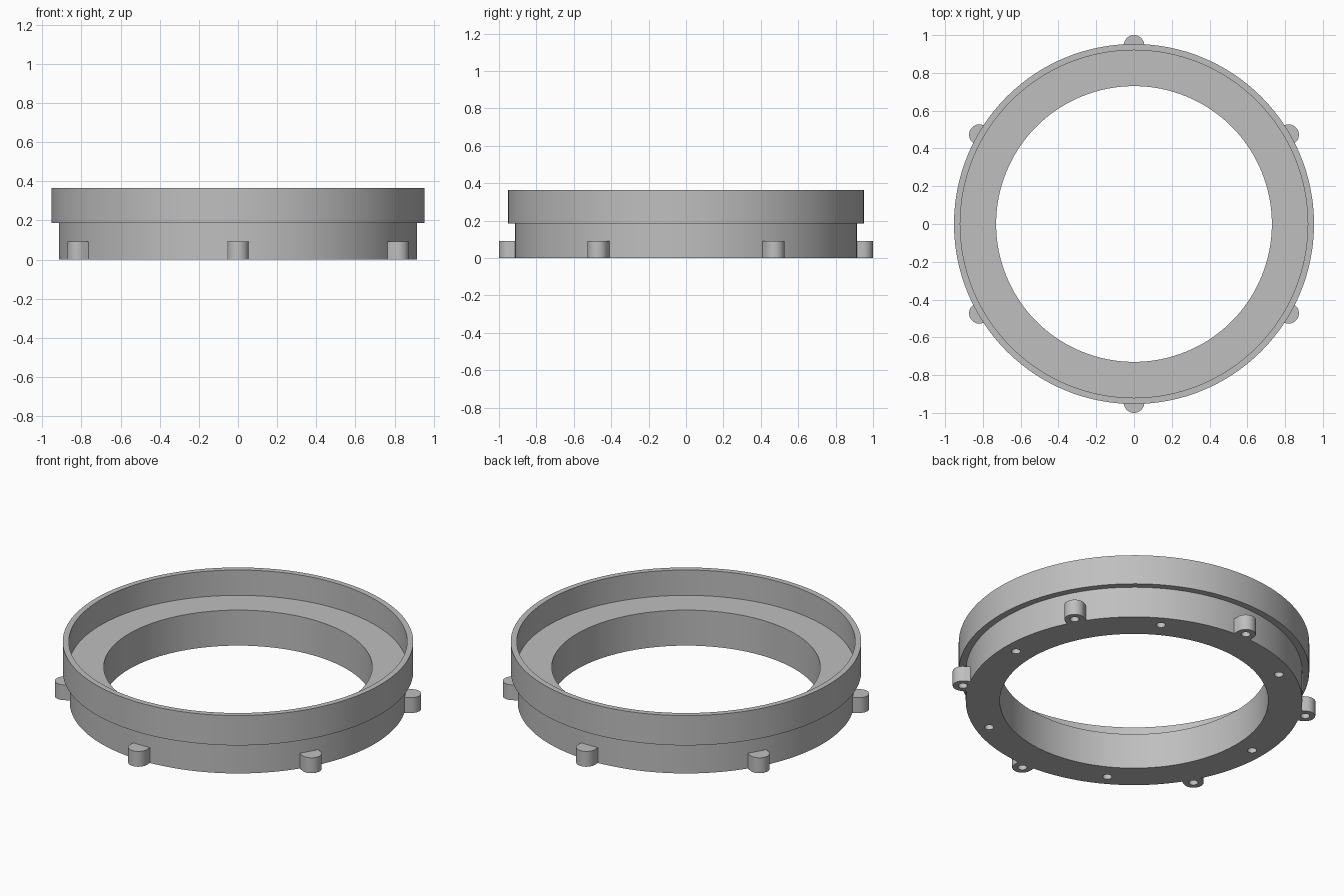
import bpy, bmesh, math
from mathutils import Matrix, Vector

cube = bpy.data.objects.get("Cube")
if cube:
    bpy.data.objects.remove(cube, do_unlink=True)

# Single plain grey material
GREY = (0.52, 0.52, 0.52, 1)
mat = bpy.data.materials.new("plain grey")
mat.use_nodes = True
mat.diffuse_color = GREY
mat.node_tree.nodes["Principled BSDF"].inputs["Base Color"].default_value = GREY

SEGMENTS = 128
LUG_RADIUS, LUG_CENTRE, LUG_HEIGHT = 0.055, 0.945, 0.092
HOLE_RADIUS, HOLE_CIRCLE = 0.025, 0.838


def make_object(name, bm):
    bmesh.ops.recalc_face_normals(bm, faces=bm.faces)
    mesh = bpy.data.meshes.new(name)
    bm.to_mesh(mesh)
    bm.free()
    mesh.materials.append(mat)
    obj = bpy.data.objects.new(name, mesh)
    bpy.context.scene.collection.objects.link(obj)
    return obj


def select_only(obj):
    bpy.ops.object.select_all(action="DESELECT")
    obj.select_set(True)
    bpy.context.view_layer.objects.active = obj


def drill(obj, centres, depth):
    """Cut blind round holes upward from the underside."""
    bm = bmesh.new()
    start = -0.05
    for c in centres:
        bmesh.ops.create_cone(
            bm, cap_ends=True, segments=24, radius1=HOLE_RADIUS, radius2=HOLE_RADIUS,
            depth=depth - start,
            matrix=Matrix.Translation((c.x, c.y, (depth + start) / 2)))
    cutter = make_object("hole_cutter", bm)
    cutter.hide_render = True
    mod = obj.modifiers.new("holes", "BOOLEAN")
    mod.operation, mod.solver, mod.object = "DIFFERENCE", "EXACT", cutter
    select_only(obj)
    bpy.ops.object.modifier_apply(modifier=mod.name)
    bpy.data.objects.remove(cutter, do_unlink=True)


def smooth(obj):
    select_only(obj)
    bpy.ops.object.shade_smooth_by_angle(angle=math.radians(30))


def polar(radius, degrees):
    a = math.radians(degrees)
    return Vector((radius * math.cos(a), radius * math.sin(a), 0))


# Stepped ring: narrow base, wider raised rim and an inner ledge
profile = [(0.73, 0), (0.915, 0), (0.915, 0.186), (0.953, 0.186),
           (0.953, 0.365), (0.92, 0.365), (0.92, 0.213), (0.73, 0.213)]
bm = bmesh.new()
verts = [bm.verts.new((r, 0, z)) for r, z in profile]
edges = [bm.edges.new((v, verts[i - 1])) for i, v in enumerate(verts)]
bmesh.ops.spin(bm, geom=verts + edges, cent=(0, 0, 0), axis=(0, 0, 1),
               angle=math.tau, steps=SEGMENTS, use_merge=True)
bmesh.ops.remove_doubles(bm, verts=bm.verts, dist=0.0001)
ring = make_object("stepped_ring", bm)

# Mounting holes under the ring, between the lugs
drill(ring, [polar(HOLE_CIRCLE, 60 * i) for i in range(6)], 0.1)
smooth(ring)

# Round-ended screw lugs around the base
for i in range(6):
    angle = 30 + 60 * i
    bm = bmesh.new()
    outline = [Vector((LUG_CENTRE, 0, 0)) + polar(LUG_RADIUS, -90 + 180 * k / 16)
               for k in range(17)]
    outline += [Vector((0.89, LUG_RADIUS, 0)), Vector((0.89, -LUG_RADIUS, 0))]
    base = bm.faces.new([bm.verts.new(p) for p in outline])
    top = bmesh.ops.extrude_face_region(bm, geom=[base])["geom"]
    bmesh.ops.translate(bm, vec=(0, 0, LUG_HEIGHT),
                        verts=[g for g in top if isinstance(g, bmesh.types.BMVert)])
    bmesh.ops.rotate(bm, verts=bm.verts, cent=(0, 0, 0),
                     matrix=Matrix.Rotation(math.radians(angle), 3, "Z"))
    lug = make_object(f"screw_lug_{i + 1}", bm)
    drill(lug, [polar(LUG_CENTRE, angle)], 0.07)
    smooth(lug)
